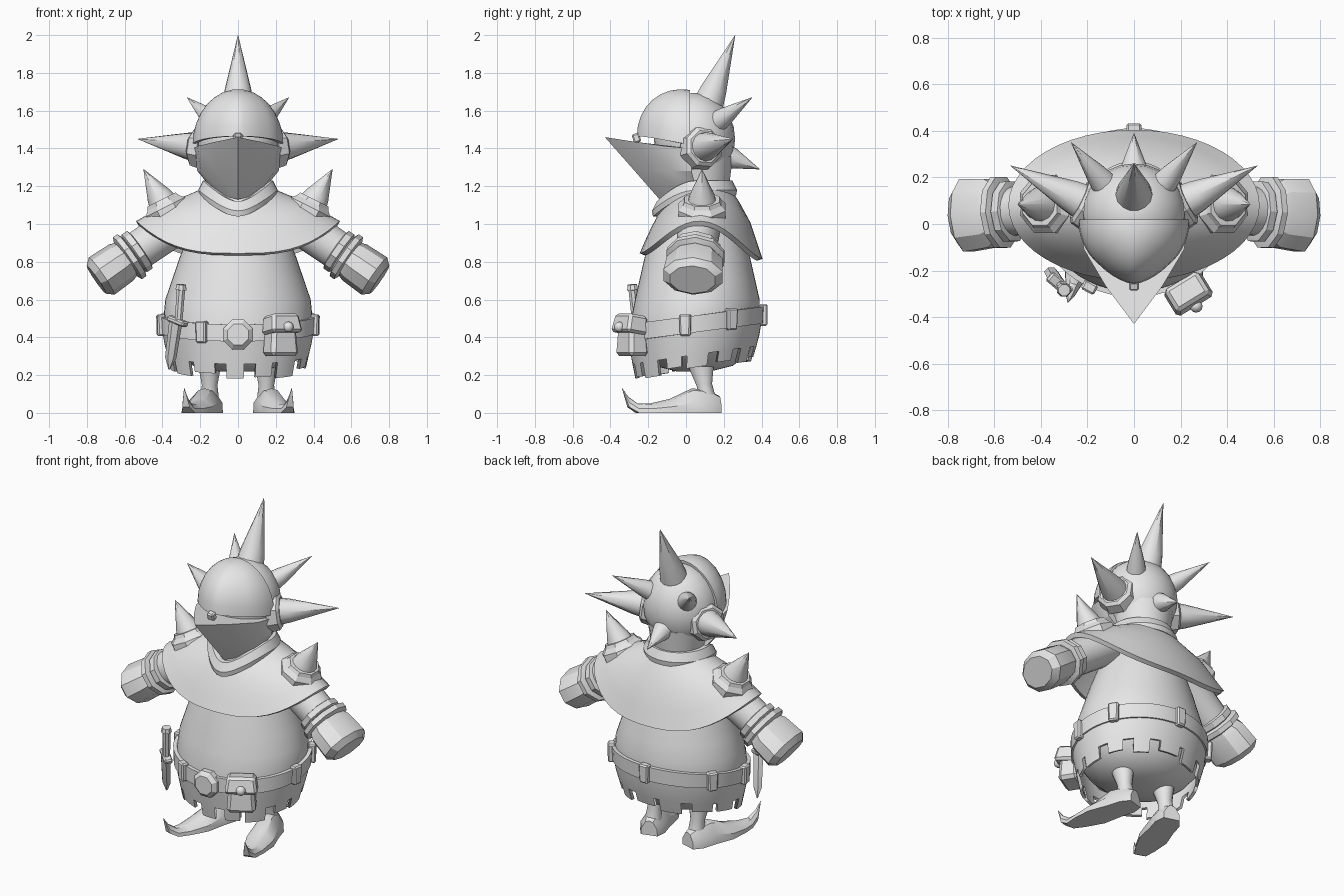
import bpy, bmesh, math, random
from mathutils import Vector, Matrix, Euler

if "Cube" in bpy.data.objects:
    bpy.data.objects.remove(bpy.data.objects["Cube"])

random.seed(4)
GREY = bpy.data.materials.new("plain_grey")
GREY.diffuse_color = (0.8, 0.8, 0.8, 1)
GREY.use_nodes = True
GREY.node_tree.nodes["Principled BSDF"].inputs["Base Color"].default_value = GREY.diffuse_color
TAU = math.tau


def finish(name, bm, angle=35, thick=0):
    """Turn a bmesh into an object, smooth below the given angle."""
    bmesh.ops.remove_doubles(bm, verts=bm.verts, dist=0.0005)
    bmesh.ops.recalc_face_normals(bm, faces=bm.faces)
    for f in bm.faces:
        f.smooth = True
    for e in bm.edges:
        e.smooth = len(e.link_faces) == 2 and e.calc_face_angle(0) < math.radians(angle)
    me = bpy.data.meshes.new(name)
    bm.to_mesh(me)
    bm.free()
    me.materials.append(GREY)
    ob = bpy.data.objects.new(name, me)
    bpy.context.collection.objects.link(ob)
    if thick:
        mod = ob.modifiers.new("thickness", 'SOLIDIFY')
        mod.thickness = thick
        mod.offset = -1
    return ob


def loft(name, rings, closed=True, caps=True, loop=False, angle=35, thick=0):
    """Skin a list of equally long point rings."""
    bm = bmesh.new()
    vs = [[bm.verts.new(p) for p in r] for r in rings]
    n = len(vs[0])
    pairs = list(zip(vs, vs[1:])) + ([(vs[-1], vs[0])] if loop else [])
    for a, b in pairs:
        for i in range(n if closed else n - 1):
            j = (i + 1) % n
            bm.faces.new((a[i], a[j], b[j], b[i]))
    if caps and not loop:
        bm.faces.new(vs[0])
        bm.faces.new(vs[-1])
    return finish(name, bm, angle, thick)


def along(name, p0, p1, profile, n=12, angle=35):
    """Turned shape from p0 to p1; profile is (t, radius across y, radius across z)."""
    p0, p1 = Vector(p0), Vector(p1)
    d = (p1 - p0).normalized()
    u = Vector((0, 1, 0)) if abs(d.y) < 0.8 else Vector((1, 0, 0))
    u = (u - d * u.dot(d)).normalized()
    v = d.cross(u)
    return loft(name, [[p0.lerp(p1, t) + u * ru * math.cos((i + .5) * TAU / n)
                        + v * rv * math.sin((i + .5) * TAU / n) for i in range(n)]
                       for t, ru, rv in profile], angle=angle)


def spike(name, base, tip, r):
    along(name, base, tip, [(0, r, r), (.3, r * .78, r * .78), (1, .001, .001)], 14, 50)


def box(name, loc, size, rot=(0, 0, 0), taper=1.0, bevel=0.008):
    bm = bmesh.new()
    bmesh.ops.create_cube(bm, size=1)
    for v in bm.verts:
        if v.co.z > 0:
            v.co.x *= taper
            v.co.y *= taper
    bmesh.ops.transform(bm, verts=bm.verts, matrix=Matrix.LocRotScale(Vector(loc), Euler(rot), Vector(size)))
    bmesh.ops.bevel(bm, geom=bm.edges[:], offset=bevel, segments=1, affect='EDGES')
    finish(name, bm, 20)


def ball(name, loc, radii, seg=24):
    bm = bmesh.new()
    bmesh.ops.create_uvsphere(bm, u_segments=seg, v_segments=seg // 2, radius=1)
    bmesh.ops.transform(bm, verts=bm.verts, matrix=Matrix.LocRotScale(Vector(loc), None, Vector(radii)))
    finish(name, bm, 60)


# Body profile: height, x radius, y radius, y centre
BODY = [(.15, .33, .28, .03), (.25, .35, .30, .03), (.4, .385, .335, .04), (.5, .395, .34, .05),
        (.6, .385, .33, .06), (.82, .31, .28, .06), (1.0, .24, .23, .06), (1.18, .16, .16, .06)]


def shell(a, z, off=0):
    z = min(max(z, BODY[0][0]), BODY[-1][0])
    for p, q in zip(BODY, BODY[1:]):
        if z <= q[0]:
            t = (z - p[0]) / (q[0] - p[0])
            rx, ry, cy = [p[k] + (q[k] - p[k]) * t for k in (1, 2, 3)]
            return Vector(((rx + off) * math.cos(a), cy + (ry + off) * math.sin(a), z))


def sash(a, h, off=0):
    """Point on the body at height h from the tilted belt line."""
    return shell(a, .465 + .14 * (.04 + .34 * math.sin(a)) + h, off)


N = 48
ANG = [i * TAU / N for i in range(N)]
under = [(.22, .3), (.25, .7), (.31, .92)]
loft("body", [[Vector((.34 * s * math.cos(a), .04 + .30 * s * math.sin(a), z)) for a in ANG] for z, s in under]
     + [[shell(a, z) for a in ANG] for z in (.4, .5, .6, .7, .82, 1.0, 1.18)])

# Belt with loops and buckle
loft("belt", [[sash(a, h, o) for a in ANG]
              for h, o in ((-.045, 0), (-.045, .022), (.045, .022), (.045, 0))], loop=True)
for a in (-118, -8, 32, 90, 148, 188):
    a = math.radians(a)
    p = sash(a, 0, .02)
    box("belt_loop", p, (.055, .04, .115), (0, 0, a + math.pi / 2), 1.15)
along("buckle", (0, -.27, .415), (0, -.345, .415), [(0, .085, .085), (.7, .085, .085), (1, .06, .06)], 8, 15)

# Tattered skirt: a band with hanging square flaps of uneven length
bm = bmesh.new()
M = 72
drop, i = [], 0
while len(drop) < M:
    drop += [random.uniform(-.25, -.215)] * random.choice((3, 4, 4)) + [None] * random.choice((1, 2, 2))
drop = drop[:M]
for i in range(M):
    a, b = (i - 20) * TAU / M, (i - 19) * TAU / M
    hs = [-.04, -.10, -.165] + ([drop[i]] if drop[i] else [])
    for h0, h1 in zip(hs, hs[1:]):
        bm.faces.new([bm.verts.new(sash(t, h, .012)) for t, h in ((a, h0), (b, h0), (b, h1), (a, h1))])
finish("skirt", bm, 35, .018)

# Shoulder cape
def cape_ring(rx, ry, cy, z0, zs, tilt, power, dz=0):
    return [Vector((rx * math.cos(a), cy + ry * math.sin(a),
                    z0 + zs * abs(math.cos(a)) ** power + tilt * math.sin(a) + dz)) for a in ANG]

loft("cape", [cape_ring(.17, .17, .06, 1.15, .04, .045, 2), cape_ring(.27, .21, .07, 1.09, .06, .03, 2),
              cape_ring(.38, .26, .08, 1.0, .115, .01, 2), cape_ring(.47, .295, .08, .91, .145, -.005, 2.5),
              cape_ring(.54, .325, .08, .83, .185, -.015, 3)], caps=False, angle=50, thick=.028)

# Collar with a pointed front
def collar_ring(r, dz):
    out = []
    for a in ANG:
        f = max(0, -math.sin(a))
        out.append(Vector((r * math.cos(a), .06 + r * math.sin(a) - .03 * f ** 6,
                           1.19 + dz - .09 * f ** 2 - .02 * f ** 8)))
    return out

loft("collar", [collar_ring(r, dz) for r, dz in ((.15, -.04), (.205, -.04), (.21, -.01), (.185, .04), (.15, .04))],
     loop=True, angle=30)

# Helmet: skull, ridged front plate, beaked visor
ball("helmet_skull", (0, .045, 1.45), (.225, .215, .245))
along("neck", (0, .08, 1.12), (0, .07, 1.35), [(0, .14, .14), (1, .18, .18)], 24)
rings = []
for k in range(9):
    phi = k / 8 * math.pi / 2
    ring = []
    for i in range(-12, 13):
        th = i / 12 * math.pi / 2
        R = .25 + .03 * max(0, 1 - abs(i) / 5)
        ring.append(Vector((.24 * math.cos(phi) * math.sin(th), .02 - R * math.cos(th) * math.cos(phi),
                            1.42 + .29 * math.sin(phi) + .045 * math.cos(th) * math.cos(phi))))
    rings.append(ring)
loft("helmet_front_plate", rings, closed=False, caps=False, angle=32, thick=.02)

def both(half):
    return [Vector(p) for p in half] + [Vector((-x, y, z)) for x, y, z in reversed(half[1:])]

loft("visor", [both([(0, -.43, 1.46), (.12, -.27, 1.435), (.215, -.11, 1.412), (.238, .02, 1.40)]),
               both([(0, -.28, 1.29), (.11, -.18, 1.28), (.195, -.07, 1.28), (.215, .03, 1.28)]),
               both([(0, -.14, 1.13), (.06, -.10, 1.145), (.125, -.03, 1.18), (.15, .05, 1.20)])], angle=25)
box("nose_guard", (0, -.262, 1.455), (.045, .04, .05), (.3, 0, 0))

# Helmet spikes
spike("crown_spike", (0, .10, 1.59), (0, .26, 2.0), .09)
spike("back_spike", (0, .19, 1.37), (0, .39, 1.29), .07)

for s in (-1, 1):
    spike("side_spike", (s * .17, .07, 1.40), (s * .53, .25, 1.45), .088)
    along("side_spike_mount", (s * .17, .07, 1.40), (s * .235, .102, 1.41), [(0, .12, .12), (.8, .11, .11), (1, .09, .09)], 8, 20)
    spike("upper_spike", (s * .11, .15, 1.53), (s * .27, .35, 1.67), .062)

    # Shoulder pad and spike
    along("shoulder_pad", (s * .36, .085, 1.04), (s * .405, .085, 1.13),
          [(0, .135, .125), (.55, .135, .125), (.8, .11, .10), (1, .10, .09)], 8, 15)
    spike("shoulder_spike", (s * .385, .085, 1.09), (s * .50, .085, 1.29), .085)

    # Arm, cuffs and mitten
    A, B = (s * .28, .075, 1.03), (s * .75, .035, .705)
    along("arm", A, B, [(0, .12, .11), (.5, .105, .105), (.75, .10, .10)], 20)
    along("upper_cuff", A, B, [(.50, .11, .105), (.51, .135, .12), (.57, .135, .12), (.59, .11, .105)], 10, 20)
    along("lower_cuff", A, B, [(.58, .11, .105), (.60, .16, .135), (.65, .16, .135), (.67, .12, .11)], 10, 20)
    along("mitten", A, B, [(.64, .125, .10), (.72, .155, .115), (.94, .165, .12), (1.0, .125, .09)], 10, 30)

    # Leg and curled shoe
    along("leg", (s * .15, .11, .07), (s * .15, .06, .38), [(0, .05, .05), (.25, .042, .042), (.6, .07, .062), (1, .08, .075)], 16)
    heel, d = Vector((s * .135, .175, 0)), Vector((s * .28, -.96, 0))
    side = Vector((.96, s * .28, 0))
    shoe = [(0, .05, 0, .09), (.06, .075, 0, .12), (.15, .075, 0, .13), (.27, .085, 0, .075),
            (.38, .06, 0, .05), (.45, .035, 0, .05), (.50, .02, .03, .085), (.535, .001, .13, .132)]
    loft("shoe", [[heel + d * t + side * w * k + Vector((0, 0, z0 + (z1 - z0) * f))
                   for k, f in ((-1, 0), (1, 0), (.95, .45), (.45, .92), (0, 1), (-.45, .92), (-.95, .45))]
                  for t, w, z0, z1 in shoe], angle=30)

# Pouch with flap and button
yaw = .55
out = Vector((math.sin(yaw), -math.cos(yaw), 0))
P = Vector((.225, -.285, 0))
box("pouch", P + Vector((0, 0, .385)), (.17, .12, .17), (0, 0, yaw), .85, .02)
box("pouch_flap", P + out * .012 + Vector((0, 0, .47)), (.19, .13, .10), (-.15, 0, yaw), .85, .015)
ball("pouch_button", P + out * .08 + Vector((0, 0, .455)), (.028, .028, .028), 12)

# Dagger in a sheath
along("dagger_grip", (-.315, -.265, .48), (-.30, -.285, .68), [(0, .022, .022), (.85, .024, .024), (.86, .032, .032), (1, .026, .026)], 8, 25)
box("dagger_guard", (-.32, -.26, .485), (.12, .05, .03), (0, .3, -.7))
along("sheath", (-.33, -.25, .48), (-.365, -.19, .23), [(0, .025, .035), (.75, .02, .03), (1, .004, .004)], 6, 20)
